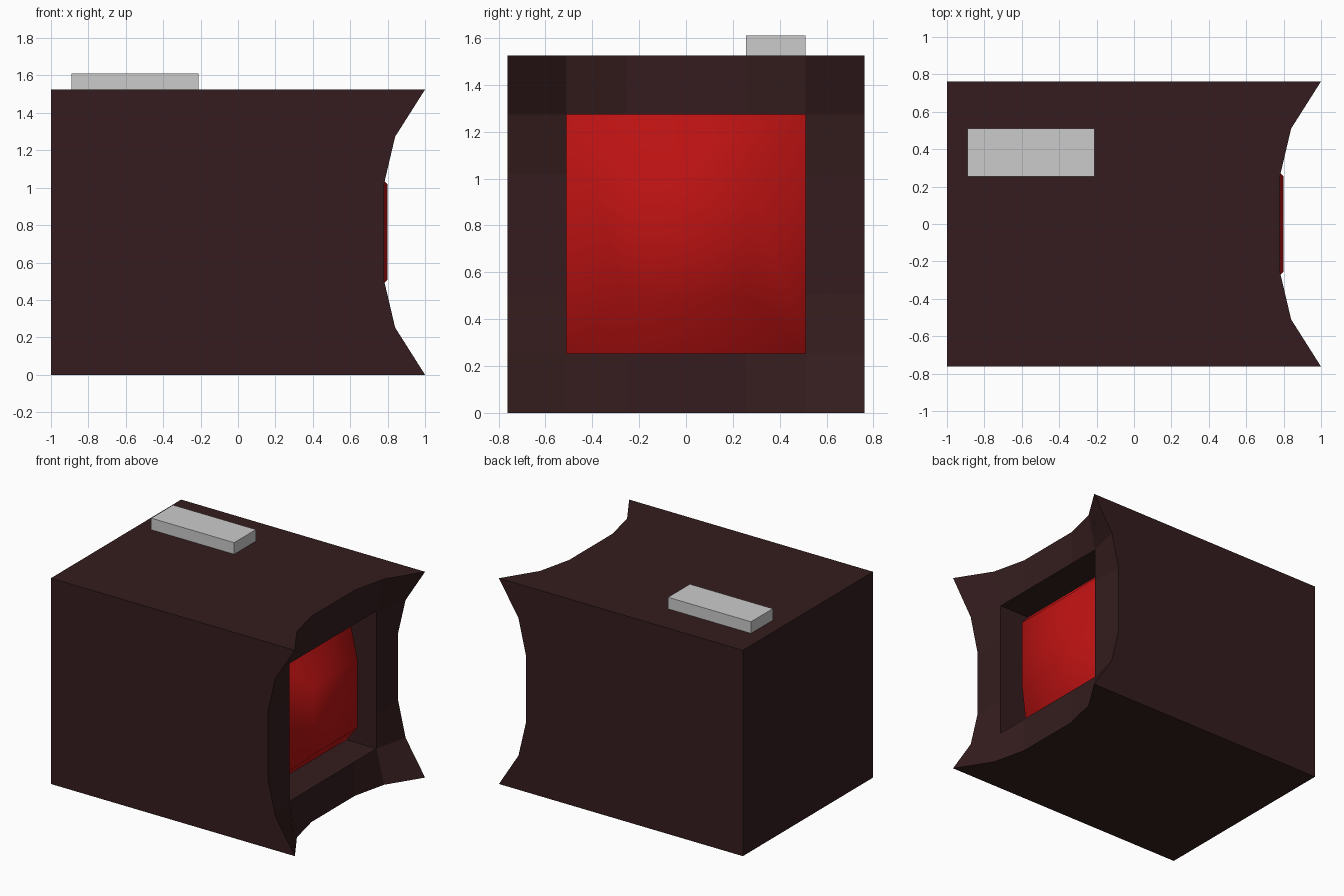
import bpy, bmesh

if "Cube" in bpy.data.objects:
    bpy.data.objects.remove(bpy.data.objects["Cube"])

HALF, MID = 0.7625, 0.7625          # half width, centre height
HOLE, INNER = 0.51, 0.255           # half sizes of opening and bulge top
RIM_X, BACK_X, BULGE_X = 0.78, 0.53, 0.80


def make_object(name, bm, color=None, smooth=False):
    bmesh.ops.remove_doubles(bm, verts=bm.verts, dist=1e-5)
    bmesh.ops.recalc_face_normals(bm, faces=bm.faces)
    mesh = bpy.data.meshes.new(name)
    bm.to_mesh(mesh)
    bm.free()
    obj = bpy.data.objects.new(name, mesh)
    bpy.context.collection.objects.link(obj)
    if color:
        mat = bpy.data.materials.new(name + "_colour")
        mat.diffuse_color = (*color, 1)
        mat.use_nodes = True
        mat.node_tree.nodes["Principled BSDF"].inputs["Base Color"].default_value = mat.diffuse_color
        mesh.materials.append(mat)
    for p in mesh.polygons:
        p.use_smooth = smooth
    return obj


def face(bm, pts):
    return bm.faces.new([bm.verts.new(p) for p in pts])


def square(x, h):
    return [(x, s * h, MID + t * h) for s, t in ((-1, -1), (1, -1), (1, 1), (-1, 1))]


# Casing: box whose front is a dished frame around a recessed opening
steps = [-HALF, -HOLE, -INNER, INNER, HOLE, HALF]


def dish(a, b):
    """Front depth: flat at the rim, flaring along the outer edge to the corners."""
    lo, hi = sorted((abs(a), abs(b)))
    if hi < HALF - 1e-4:
        return RIM_X
    return {HALF: 1.0, HOLE: 0.84, INNER: RIM_X}[lo]


def front_point(a, b):
    return (dish(a, b), a, MID + b)


bm = bmesh.new()
for i in range(5):
    for j in range(5):
        if i in (0, 4) or j in (0, 4):
            a0, a1, b0, b1 = steps[i], steps[i + 1], steps[j], steps[j + 1]
            face(bm, [front_point(*p) for p in ((a0, b0), (a1, b0), (a1, b1), (a0, b1))])

# Casing sides and back
for s in (-HALF, HALF):
    face(bm, [front_point(s, b) for b in steps] + [(-1, s, MID + HALF), (-1, s, MID - HALF)])
    face(bm, [front_point(a, s) for a in steps] + [(-1, HALF, MID + s), (-1, -HALF, MID + s)])
face(bm, square(-1, HALF))

# Walls of the recess
for s in (-HOLE, HOLE):
    inside = steps[1:5]
    face(bm, [(RIM_X, s, MID + b) for b in inside] +
         [(BACK_X, s, MID + HOLE), (BACK_X, s, MID - HOLE)])
    face(bm, [(RIM_X, a, MID + s) for a in inside] +
         [(BACK_X, HOLE, MID + s), (BACK_X, -HOLE, MID + s)])
face(bm, square(BACK_X, HOLE))
make_object("casing", bm, (0.035, 0.012, 0.013))

# Red bulging lens, smooth shaded
bm = bmesh.new()
outer, inner = square(BACK_X + 0.002, HOLE), square(BULGE_X, INNER)
for k in range(4):
    n = (k + 1) % 4
    face(bm, [outer[k], outer[n], inner[n], inner[k]])
cap = face(bm, inner)
bmesh.ops.poke(bm, faces=[cap])
lens = make_object("lens", bm, (0.5, 0.006, 0.006), smooth=True)
if lens.data.polygons[-1].normal.x < 0:
    lens.data.flip_normals()

# Top button
bm = bmesh.new()
bmesh.ops.create_cube(bm, size=1)
for v in bm.verts:
    v.co.x = -0.55 + v.co.x * 0.68
    v.co.y = 0.3825 + v.co.y * 0.255
    v.co.z = 1.568 + v.co.z * 0.086
make_object("top_button", bm)
